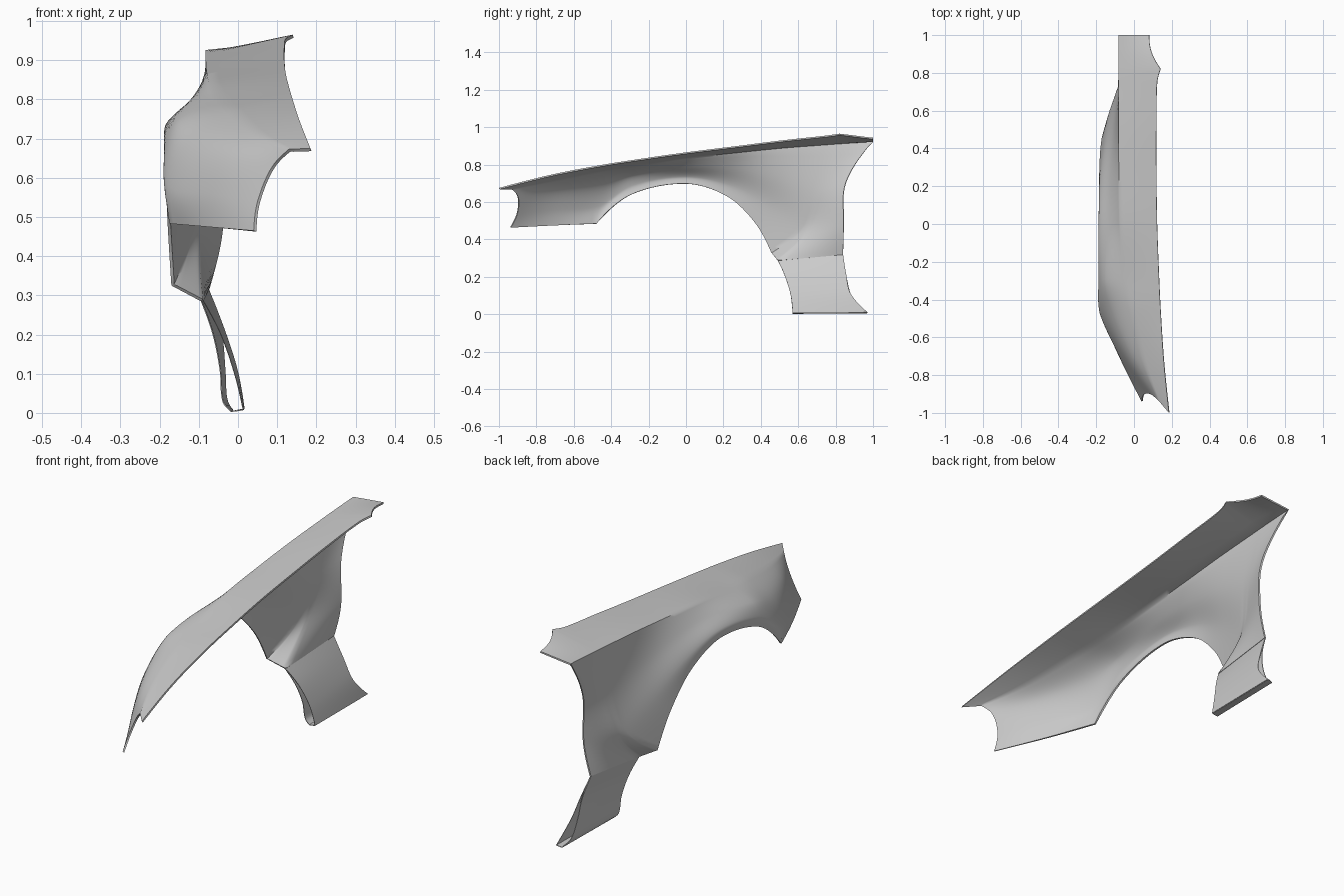
import bpy, bmesh, math
from mathutils import Vector

if "Cube" in bpy.data.objects:
    bpy.data.objects.remove(bpy.data.objects["Cube"])


def spline(pts, steps, corners=()):
    """Smooth curve through pts, with breaks at the corner indices."""
    p = [Vector(q) for q in pts]
    last = len(p) - 1
    stops = {0, last, *corners}

    def inner(i, h):
        a, b = (p[i] - p[i - 1]).length, (p[i + 1] - p[i]).length
        return (p[i + 1] - p[i - 1]) / (a + b) * h

    out = []
    for i in range(last):
        d = p[i + 1] - p[i]
        m0 = None if i in stops else inner(i, d.length)
        m1 = None if i + 1 in stops else inner(i + 1, d.length)
        if m0 is None:
            m0 = d if m1 is None else 1.5 * d - 0.5 * m1
        if m1 is None:
            m1 = 1.5 * d - 0.5 * m0
        for k in range(steps):
            t = k / steps
            t2, t3 = t * t, t ** 3
            out.append(p[i] * (2*t3 - 3*t2 + 1) + m0 * (t3 - 2*t2 + t)
                       + p[i + 1] * (3*t2 - 2*t3) + m1 * (t3 - t2))
    return out + [p[-1]]


def sheet(name, columns, thickness):
    """Smooth sheet metal skin from a grid of points, thickened inward."""
    bm = bmesh.new()
    grid = [[bm.verts.new(v) for v in col] for col in columns]
    for a, b in zip(grid, grid[1:]):
        for i in range(len(a) - 1):
            bm.faces.new((a[i], a[i + 1], b[i + 1], b[i]))
    me = bpy.data.meshes.new(name)
    bm.to_mesh(me)
    bm.free()
    ob = bpy.data.objects.new(name, me)
    bpy.context.collection.objects.link(ob)
    bpy.ops.object.select_all(action='DESELECT')
    ob.select_set(True)
    bpy.context.view_layer.objects.active = ob
    sol = ob.modifiers.new("thickness", 'SOLIDIFY')
    sol.thickness, sol.offset = thickness, -1
    bpy.ops.object.modifier_apply(modifier=sol.name)
    bpy.ops.object.shade_smooth_by_angle(angle=math.radians(50))
    return ob


# Lengthwise rails, front to rear
arch_edge = [(.04, -.94, .465), (-.08, -.70, .475), (-.175, -.48, .483),
             (-.185, -.29, .64), (-.185, 0, .697), (-.185, .22, .63),
             (-.18, .37, .49), (-.17, .46, .325), (-.095, .492, .285), (-.08, .84, .32)]
flare = [(.05, -.905, .54), (-.07, -.70, .56), (-.178, -.47, .58),
         (-.186, -.29, .69), (-.183, 0, .738), (-.175, .25, .69),
         (-.15, .46, .58), (-.122, .62, .46), (-.105, .66, .45), (-.045, .845, .48)]
shoulder = [(.085, -.90, .625), (-.03, -.70, .66), (-.125, -.46, .70),
            (-.15, -.29, .75), (-.13, 0, .79), (-.125, .27, .78),
            (-.105, .5, .73), (-.085, .68, .68), (-.075, .74, .67), (-.05, .855, .70)]
crease = [(.13, -.935, .673), (.05, -.72, .715), (-.01, -.45, .77),
          (-.04, -.28, .795), (-.072, 0, .84), (-.08, .28, .87),
          (-.082, .52, .893), (-.083, .75, .91), (-.083, .82, .915), (-.083, 1, .926)]
hood_edge = [(.185, -1, .675), (.157, -.72, .746), (.14, -.45, .798),
             (.132, -.28, .825), (.122, 0, .865), (.118, .28, .90),
             (.118, .52, .93), (.122, .75, .955), (.14, .82, .965), (.08, 1, .943)]

rails = [spline(arch_edge, 8, (2, 7, 8)), spline(flare, 8), spline(shoulder, 8),
         spline(crease, 8), spline(hood_edge, 8, (8,))]
# Hollow curve in the rear inner corner of the hood edge
for k in range(9):
    rails[4][-9 + k].x -= .018 * math.sin(math.pi * k / 8)

# Main fender skin: curved side up to the crease, then flatter top
columns = [spline(station, 7, (3,)) for station in zip(*rails)]
sheet("fender_skin", columns, .008)


def ruled(a_side, b_side):
    return [[a.lerp(b, k / 8) for a, b in zip(a_side, b_side)] for k in range(9)]


# Lower rear panel behind the wheel, rolled under at the bottom (listed bottom up)
front_side = spline([(.012, .57, .006), (-.018, .57, .002), (-.04, .568, .03),
                     (-.047, .558, .11), (-.065, .53, .2), (-.095, .492, .285)], 6, (1,))
rear_side = spline([(.015, .97, .008), (-.012, .965, .003), (-.03, .92, .035),
                    (-.035, .88, .11), (-.045, .857, .21), (-.08, .84, .32)], 6, (1,))
sheet("lower_rear_panel", ruled(front_side, rear_side), .003)

# Inner backing of the lower panel, straight down to the rolled edge
front_back = spline([(.012, .57, .008), (-.01, .56, .1), (-.045, .53, .2), (-.09, .492, .285)], 6)
rear_back = spline([(.015, .97, .01), (-.003, .88, .11), (-.035, .857, .21), (-.078, .84, .32)], 6)
sheet("lower_panel_backing", ruled(front_back, rear_back), .002)
